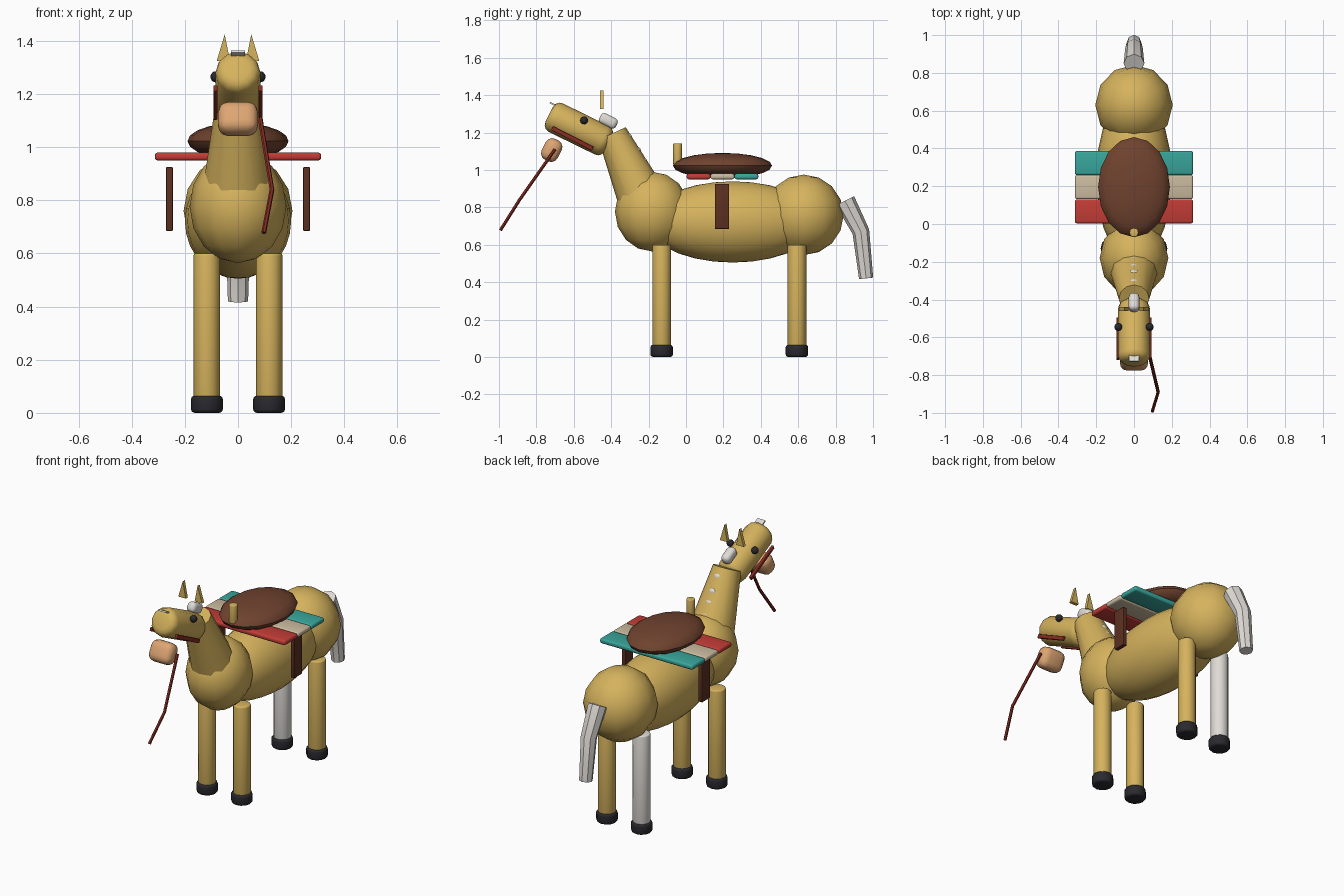
import bpy
import math
from mathutils import Vector

cube = bpy.data.objects.get("Cube")
if cube:
    bpy.data.objects.remove(cube, do_unlink=True)


def material(name, r, g, b):
    m = bpy.data.materials.new(name)
    m.use_nodes = True
    m.diffuse_color = (r, g, b, 1)
    bsdf = next(n for n in m.node_tree.nodes if n.type == 'BSDF_PRINCIPLED')
    bsdf.inputs["Base Color"].default_value = (r, g, b, 1)
    bsdf.inputs["Roughness"].default_value = 0.8
    return m


TAN = material("tan coat", .67, .45, .11)
WHITE = material("white hair", .74, .71, .67)
SADDLE = material("saddle brown", .16, .055, .028)
STRAP = material("dark strap brown", .11, .03, .015)
BRIDLE = material("bridle red brown", .24, .025, .016)
RED = material("blanket red", .54, .045, .037)
CREAM = material("blanket cream", .6, .5, .35)
TEAL = material("blanket teal", .04, .38, .33)
PEACH = material("muzzle peach", .73, .38, .17)
DARK = material("hoof black", .022, .022, .028)


def finish(name, mat, bevel=0, segments=3):
    """Name, colour, round and smooth the active object."""
    o = bpy.context.object
    o.name = name
    o.data.materials.append(mat)
    bpy.ops.object.transform_apply(location=False, rotation=False, scale=True)
    if bevel:
        mod = o.modifiers.new("round edges", 'BEVEL')
        mod.width = bevel
        mod.segments = segments
        mod.limit_method = 'ANGLE'
        mod.angle_limit = math.radians(45)
        bpy.ops.object.modifier_apply(modifier=mod.name)
    bpy.ops.object.shade_smooth_by_angle(angle=math.radians(38))
    return o


def ball(name, mat, loc, radii, seg=12, rings=8):
    bpy.ops.mesh.primitive_uv_sphere_add(segments=seg, ring_count=rings, location=loc)
    bpy.context.object.scale = radii
    return finish(name, mat)


def box(name, mat, loc, size, tilt=0, bevel=0):
    bpy.ops.mesh.primitive_cube_add(size=1, location=loc)
    o = bpy.context.object
    o.scale = size
    o.rotation_euler.x = math.radians(tilt)
    return finish(name, mat, bevel)


def rod(name, mat, start, end, r1, r2, bevel=0, seg=12):
    a, b = Vector(start), Vector(end)
    bpy.ops.mesh.primitive_cone_add(vertices=seg, radius1=r1, radius2=r2,
                                    depth=(b - a).length, location=(a + b) / 2)
    bpy.context.object.rotation_euler = (b - a).to_track_quat('Z', 'Y').to_euler()
    return finish(name, mat, bevel)


def tube(name, mat, points, radii, res=2):
    curve = bpy.data.curves.new(name, 'CURVE')
    curve.dimensions = '3D'
    curve.bevel_depth = 1
    curve.bevel_resolution = res
    curve.use_fill_caps = True
    spline = curve.splines.new('POLY')
    spline.points.add(len(points) - 1)
    for p, co, r in zip(spline.points, points, radii):
        p.co = (*co, 1)
        p.radius = r
    o = bpy.data.objects.new(name, curve)
    bpy.context.collection.objects.link(o)
    bpy.ops.object.select_all(action='DESELECT')
    o.select_set(True)
    bpy.context.view_layer.objects.active = o
    bpy.ops.object.convert(target='MESH')
    return finish(name, mat)


# Body, hips, chest, neck and head
ball("body", TAN, (0, .25, .722), (.2, .46, .217), 20, 14)
ball("hips", TAN, (0, .63, .76), (.205, .213, .215))
ball("chest", TAN, (0, -.18, .777), (.182, .2, .213))
rod("neck", TAN, (0, -.24, .86), (0, -.395, 1.195), .13, .08)
rod("head", TAN, (0, -.732, 1.297), (0, -.413, 1.141), .085, .085, .04)
box("muzzle", PEACH, (0, -.718, 1.106), (.15, .095, .125), -27, .038)

# Legs and hooves; one hind leg is white
for end, y in (("front", -.13), ("hind", .593)):
    for side, s in (("left", 1), ("right", -1)):
        x = s * .117
        coat = WHITE if (end, side) == ("hind", "right") else TAN
        rod(f"{end}_{side}_leg", coat, (x, y, .03), (x, y, .6), .05, .05, .008)
        rod(f"{end}_{side}_hoof", DARK, (x, y, 0), (x, y, .065), .06, .06, .014)

# Paired parts: ears, eyes, bridle bars and hanging straps
for side, s in (("left", 1), ("right", -1)):
    mesh = bpy.data.meshes.new("ear")
    outline = ((.03, 1.325), (.08, 1.325), (.05, 1.425))
    verts = [(s * x, y, z) for y in (-.46, -.44) for x, z in outline]
    faces = [(0, 1, 2), (5, 4, 3), (0, 3, 4, 1), (1, 4, 5, 2), (2, 5, 3, 0)]
    if s < 0:
        faces = [f[::-1] for f in faces]
    mesh.from_pydata(verts, [], faces)
    ear = bpy.data.objects.new(f"{side}_ear", mesh)
    mesh.materials.append(TAN)
    bpy.context.collection.objects.link(ear)
    ball(f"{side}_eye", DARK, (s * .083, -.545, 1.265), (.021, .021, .021))
    box(f"{side}_bridle_bar", BRIDLE, (s * .085, -.607, 1.168), (.015, .245, .024), -27, .004)
    box(f"{side}_hanging_strap", STRAP, (s * .258, .193, .805), (.025, .076, .24), 0, .003)

# Mane and forelock
box("forelock", WHITE, (0, -.707, 1.35), (.052, .046, .009), -26)
box("mane_top", WHITE, (0, -.415, 1.262), (.056, .1, .06), -27, .022)
for i, (y, z) in enumerate(((-.31, 1.172), (-.262, 1.1), (-.23, 1.045), (-.193, .985))):
    ball(f"mane_tuft_{i + 1}", WHITE, (0, y, z), (.026, .022, .024), 8, 6)

# Tail
tube("tail", WHITE, ((0, .85, .835), (0, .935, .67), (0, .963, .42)), (.055, .046, .038))

# Blanket stripes, saddle and horn
for name, mat, y in (("red", RED, .067), ("cream", CREAM, .195), ("teal", TEAL, .323)):
    box(f"blanket_{name}_stripe", mat, (0, y, .965), (.626, .127, .03), 0, .011)
ball("saddle", SADDLE, (0, .195, 1.023), (.19, .265, .068), 16, 10)
rod("saddle_horn", TAN, (0, -.045, 1.03), (0, -.045, 1.142), .024, .024, .005)

# Loose rein on one side
tube("rein", BRIDLE, ((.083, -.7, 1.11), (.128, -.89, .84), (.097, -.992, .678)),
     (.009, .009, .009), 1)
